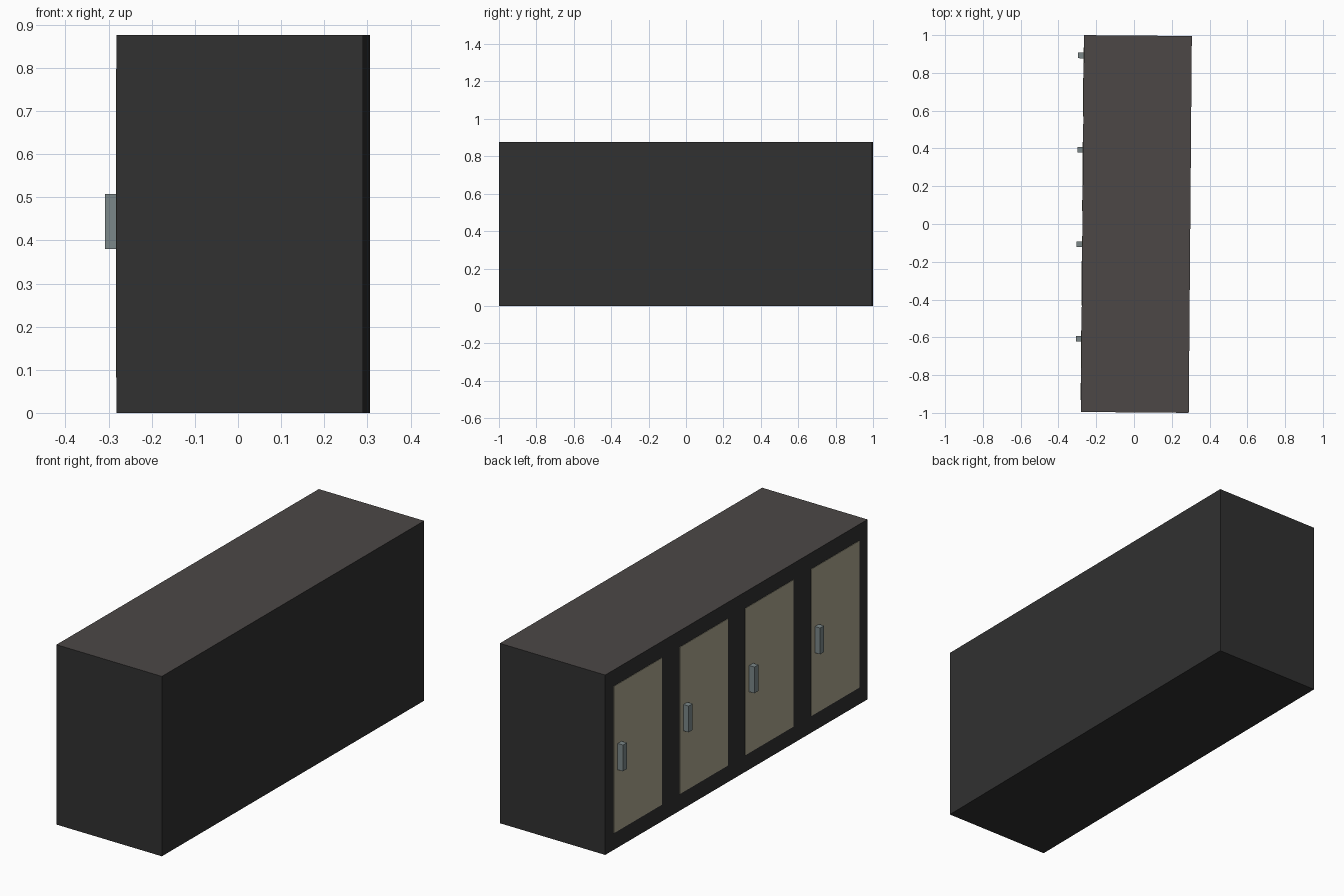
import bpy, bmesh
from mathutils import Matrix, Vector

if "Cube" in bpy.data.objects:
    bpy.data.objects.remove(bpy.data.objects["Cube"])

# Whole cabinet is turned very slightly about z
TURN = Matrix.Translation((0.0125, 0, 0)) @ Matrix.Rotation(-0.0082, 4, 'Z')
W, L, H = 0.571, 1.995, 0.876


def material(name, rgb):
    m = bpy.data.materials.new(name)
    m.diffuse_color = (*rgb, 1)
    m.use_nodes = True
    m.node_tree.nodes["Principled BSDF"].inputs["Base Color"].default_value = m.diffuse_color
    return m


body_mat = material("charcoal", (0.030, 0.030, 0.030))
top_mat = material("warm_grey_top", (0.072, 0.064, 0.062))
door_mat = material("beige_door", (0.42, 0.39, 0.28))
handle_mat = material("steel_handle", (0.20, 0.245, 0.25))


def box(name, lo, hi, mats):
    lo, hi = Vector(lo), Vector(hi)
    size, mid = hi - lo, (hi + lo) / 2
    bm = bmesh.new()
    bmesh.ops.create_cube(bm, size=1, matrix=TURN @ Matrix.Translation(mid) @ Matrix.Diagonal((*size, 1)))
    bm.normal_update()
    if len(mats) > 1:  # upward face takes the second colour
        for f in bm.faces:
            f.material_index = int(f.normal.z > 0.5)
    me = bpy.data.meshes.new(name)
    bm.to_mesh(me)
    bm.free()
    for m in mats:
        me.materials.append(m)
    ob = bpy.data.objects.new(name, me)
    bpy.context.collection.objects.link(ob)


# Carcass with worktop colour on its upper face
box("cabinet_body", (-W / 2, -L / 2, 0), (W / 2, L / 2, H), [body_mat, top_mat])

# Four door panels, each with an upright handle
for i in range(4):
    y = 0.75 - 0.5 * i
    box(f"door_{i + 1}", (-W / 2 - 0.002, y - 0.183, 0.082), (-W / 2 + 0.002, y + 0.183, 0.797), [door_mat])
    box(f"handle_{i + 1}", (-W / 2 - 0.030, y + 0.125, 0.380), (-W / 2, y + 0.155, 0.508), [handle_mat])
